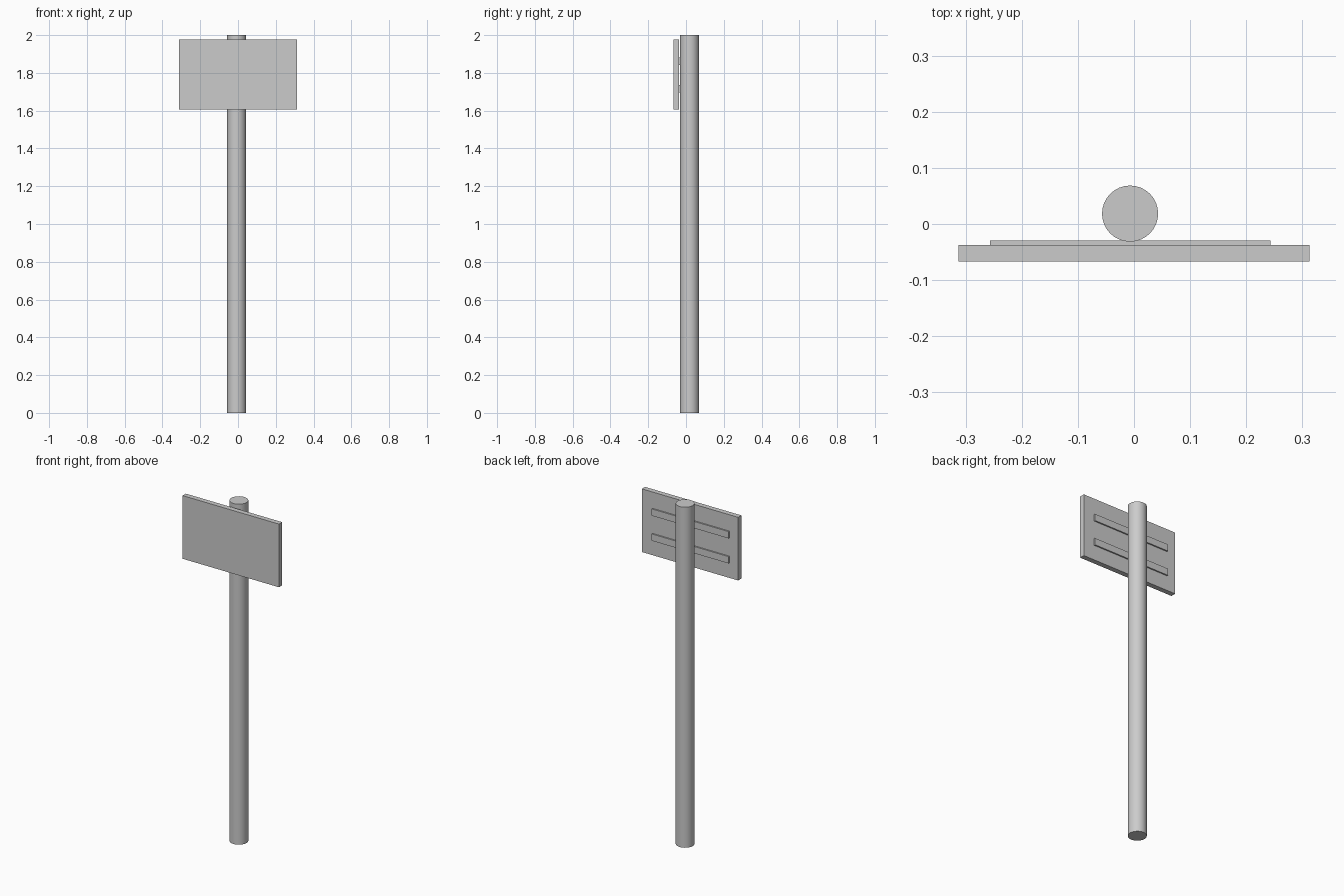
import bpy

if "Cube" in bpy.data.objects:
    bpy.data.objects.remove(bpy.data.objects["Cube"])

POLE_X, POLE_Y = -0.007, 0.0185


def box(name, lo, hi):
    bpy.ops.mesh.primitive_cube_add(size=1, location=[(a + b) / 2 for a, b in zip(lo, hi)])
    ob = bpy.context.object
    ob.name = name
    ob.scale = [b - a for a, b in zip(lo, hi)]
    bpy.ops.object.transform_apply(location=False, rotation=False, scale=True)
    return ob


# Round post
bpy.ops.mesh.primitive_cylinder_add(vertices=32, radius=0.05, depth=2, location=(POLE_X, POLE_Y, 1))
bpy.context.object.name = "post"
bpy.ops.object.shade_smooth_by_angle()

# Sign panel on the front
box("sign_panel", (-0.313, -0.067, 1.607), (0.313, -0.037, 1.978))

# Two mounting rails between panel and post
for name, z in (("lower_rail", 1.715), ("upper_rail", 1.862)):
    box(name, (POLE_X - 0.25, -0.039, z - 0.02), (POLE_X + 0.25, -0.029, z + 0.02))
